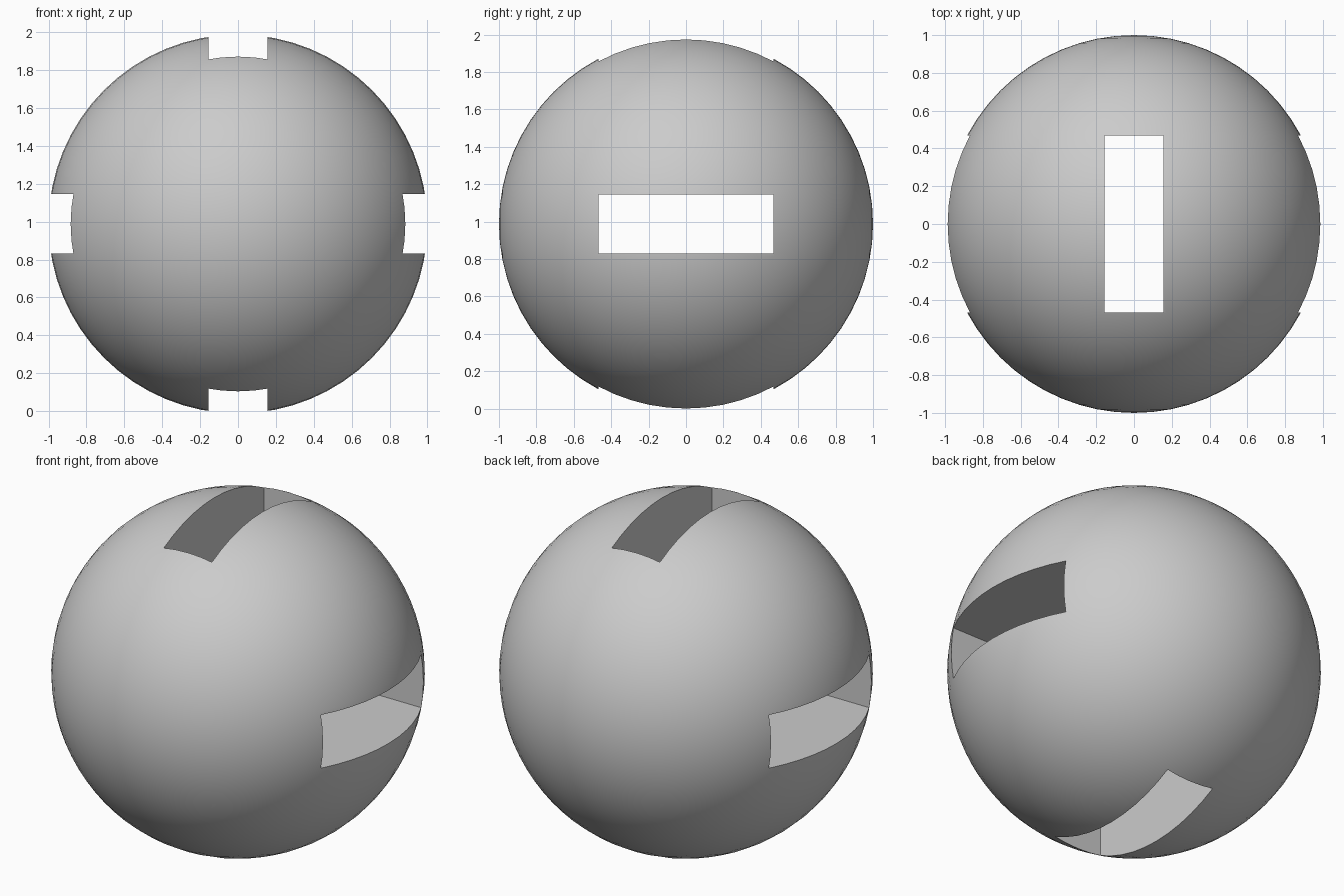
import bpy
import bmesh
from math import radians, sqrt
from mathutils import Matrix

RADIUS = 1.0
HALF_WIDTH = 0.157      # half the narrow side of each slot
HALF_LENGTH = 0.468     # half the long side of each slot
REACH = 1.3             # how far the cutter passes the ball
CENTRE_Z = sqrt(RADIUS ** 2 - HALF_WIDTH ** 2)

default = bpy.data.objects.get("Cube")
if default:
    bpy.data.objects.remove(default, do_unlink=True)

# Plain grey material
grey = bpy.data.materials.new("plain grey")
grey.use_nodes = True
colour = (0.6, 0.6, 0.6, 1.0)
grey.diffuse_color = colour
grey.node_tree.nodes["Principled BSDF"].inputs["Base Color"].default_value = colour


def make_object(name, bm):
    bmesh.ops.recalc_face_normals(bm, faces=bm.faces)
    mesh = bpy.data.meshes.new(name)
    bm.to_mesh(mesh)
    bm.free()
    mesh.materials.append(grey)
    obj = bpy.data.objects.new(name, mesh)
    obj.location.z = CENTRE_Z
    bpy.context.collection.objects.link(obj)
    return obj


# Ball with its poles on the front-back axis
bm = bmesh.new()
bmesh.ops.create_uvsphere(bm, u_segments=64, v_segments=32, radius=RADIUS,
                          matrix=Matrix.Rotation(radians(90), 4, 'X'))
ball = make_object("slotted_ball", bm)

# Cross-shaped cutter: one slot runs side to side, the other top to bottom
w, r = HALF_WIDTH, REACH
quarter = [(r, -w), (r, w), (w, w)]
outline = []
for turn in range(4):
    outline += quarter
    quarter = [(-z, x) for x, z in quarter]
bm = bmesh.new()
face = bm.faces.new([bm.verts.new((x, -HALF_LENGTH, z)) for x, z in outline])
extruded = bmesh.ops.extrude_face_region(bm, geom=[face])["geom"]
bmesh.ops.translate(bm, vec=(0, 2 * HALF_LENGTH, 0),
                    verts=[v for v in extruded if isinstance(v, bmesh.types.BMVert)])
# the starting face remains as the front cap of the cutter
if not face.is_valid or len(bm.faces) < len(outline) + 2:
    bmesh.ops.holes_fill(bm, edges=bm.edges)
cutter = make_object("slot_cutter", bm)
cutter.hide_render = True

# Cut the slots right through the ball
cut = ball.modifiers.new("slots", 'BOOLEAN')
cut.operation = 'DIFFERENCE'
cut.solver = 'EXACT'
cut.object = cutter
bpy.ops.object.select_all(action='DESELECT')
ball.select_set(True)
bpy.context.view_layer.objects.active = ball
bpy.ops.object.modifier_apply(modifier=cut.name)
bpy.data.objects.remove(cutter, do_unlink=True)

# Smooth skin, sharp slot rims
bpy.ops.object.shade_smooth_by_angle(angle=radians(30))
